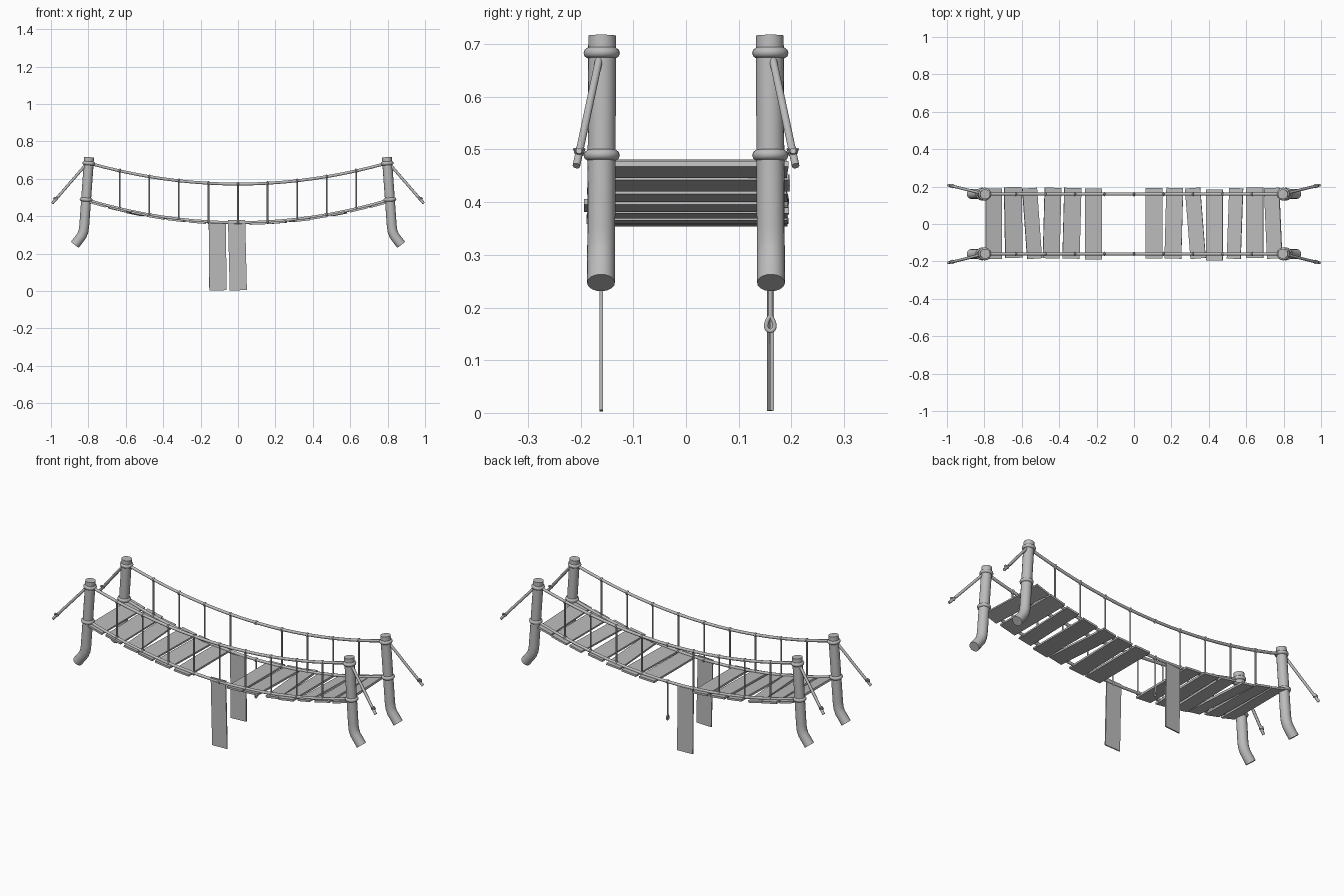
import bpy, math
from mathutils import Vector, Matrix

cube = bpy.data.objects.get("Cube")
if cube:
    bpy.data.objects.remove(cube, do_unlink=True)

grey = bpy.data.materials.new("plain_grey")
grey.use_nodes = True
grey.diffuse_color = (0.5, 0.5, 0.5, 1)
grey.node_tree.nodes["Principled BSDF"].inputs["Base Color"].default_value = (0.5, 0.5, 0.5, 1)


def finish(obj, name, smooth=True):
    obj.name = name
    obj.data.materials.clear()
    obj.data.materials.append(grey)
    if smooth:
        bpy.ops.object.select_all(action='DESELECT')
        obj.select_set(True)
        bpy.context.view_layer.objects.active = obj
        bpy.ops.object.shade_smooth_by_angle(angle=math.radians(40))
    return obj


def tube(name, points, radius, closed=False, resolution=3):
    """Round tube along a polyline, turned into a mesh."""
    curve = bpy.data.curves.new(name + "_path", 'CURVE')
    curve.dimensions = '3D'
    curve.bevel_depth = radius
    curve.bevel_resolution = resolution
    curve.use_fill_caps = True
    spline = curve.splines.new('POLY')
    spline.points.add(len(points) - 1)
    for p, co in zip(spline.points, points):
        p.co = (*co, 1)
    spline.use_cyclic_u = closed
    source = bpy.data.objects.new(name + "_path", curve)
    bpy.context.collection.objects.link(source)
    mesh = bpy.data.meshes.new_from_object(source.evaluated_get(bpy.context.evaluated_depsgraph_get()))
    bpy.data.objects.remove(source, do_unlink=True)
    obj = bpy.data.objects.new(name, mesh)
    bpy.context.collection.objects.link(obj)
    return finish(obj, name)


def ring(name, loc, axis, major, minor):
    bpy.ops.mesh.primitive_torus_add(major_segments=20, minor_segments=10, major_radius=major,
                                     minor_radius=minor, location=loc,
                                     rotation=Vector(axis).to_track_quat('Z', 'Y').to_euler())
    return finish(bpy.context.object, name)


def board(name, loc, size, rotation):
    bpy.ops.mesh.primitive_cube_add(size=1, location=loc, rotation=rotation)
    obj = bpy.context.object
    obj.scale = size
    return finish(obj, name, smooth=False)


def sag(x, low, rise):
    return low + rise * (x / 0.8) ** 2


def rail_z(x):
    return sag(x, 0.572, 0.113)


def foot_z(x):
    return sag(x, 0.366, 0.119)


SIDE = 0.16

# Posts, lashings and guy ropes at the four corners
for sx, xname in ((-1, "right"), (1, "left")):
    for sy, yname in ((-1, "front"), (1, "back")):
        tag = f"{yname}_{xname}"
        path = [(0.796, 0.716), (0.812, 0.49), (0.822, 0.35), (0.826, 0.32), (0.836, 0.295), (0.873, 0.247)]
        tube("post_" + tag, [(sx * x, sy * (0.159 + 0.005 * (0.716 - z)), z) for x, z in path], 0.0265, resolution=6)
        axis = (-sx * 0.07, 0, 1)
        ring("upper_lashing_" + tag, (sx * 0.798, sy * SIDE, 0.683), axis, 0.024, 0.0105)
        ring("lower_lashing_" + tag, (sx * 0.812, sy * SIDE, 0.489), axis, 0.024, 0.0105)

        start = Vector((sx * 0.81, sy * 0.163, 0.68))
        end = Vector((sx * 0.993, sy * 0.208, 0.469))
        tube("guy_rope_" + tag, [start, end], 0.0075)
        along = (start - end).normalized()
        bpy.ops.mesh.primitive_cone_add(vertices=12, radius1=0.007, radius2=0.012, depth=0.014,
                                        location=end + along * 0.034,
                                        rotation=(0, sx * 0.2, 0))
        finish(bpy.context.object, "peg_collar_" + tag)
        tube("peg_hook_" + tag, [end + along * 0.03, end + along * 0.03 + Vector((sx * 0.013, 0, 0.006))], 0.006)

# Rope runs and hangers along both sides
steps = [-0.8 + 0.08 * i for i in range(21)]
for sy, yname in ((-1, "front"), (1, "back")):
    y = sy * SIDE
    tube("hand_rope_" + yname, [(x, y, rail_z(x)) for x in steps], 0.008)
    tube("foot_rope_" + yname, [(x, y, foot_z(x)) for x in steps], 0.008)
    for i in range(-4, 5):
        x = i * 0.158
        for part, height in (("upper", rail_z), ("lower", foot_z)):
            slope = height(x + 0.01) - height(x - 0.01)
            ring(f"{part}_knot_{yname}", (x, y, height(x)), (0.02, 0, slope), 0.0075, 0.0045)
        if i or sy < 0:
            tube("hanger_" + yname, [(x, y, foot_z(x)), (x, y, rail_z(x))], 0.0045)

# Snapped hanger dangling below the back foot rope, with a teardrop loop
tube("dangling_rope", [(0, SIDE, foot_z(0)), (0, SIDE, 0.184)], 0.0045)
drop = []
for i in range(20):
    a = math.tau * i / 20
    drop.append((0, SIDE + 0.0105 * math.sin(a) * math.sin(a / 2), 0.17 + 0.0145 * math.cos(a)))
tube("dangling_loop", drop, 0.0042, closed=True)

# Deck planks: centre x, centre y, width, skew in degrees
planks = [
    (-0.75, 0.002, 0.09, 0), (-0.645, 0.008, 0.095, 1), (-0.545, 0.003, 0.08, 4),
    (-0.438, 0.005, 0.09, -1.5), (-0.332, 0.004, 0.092, -1.5), (-0.217, 0, 0.092, 0),
    (0.107, 0.004, 0.092, 0), (0.213, 0.004, 0.09, -1.5), (0.328, 0.004, 0.082, 4.5),
    (0.43, -0.005, 0.09, 0), (0.54, 0.003, 0.075, -2), (0.645, 0.006, 0.095, 0), (0.744, 0.004, 0.083, 2.5),
]
for x, y, width, skew in planks:
    tilt = math.atan2(foot_z(x + 0.04) - foot_z(x - 0.04), 0.08)
    board("deck_plank", (x, y, foot_z(x) - 0.007), (width, 0.378, 0.011),
          (0, -tilt, math.radians(skew)))

# Loose planks hanging from the foot ropes
board("hanging_plank_front", (-0.003, -SIDE - 0.001, 0.192), (0.092, 0.006, 0.376), (0, math.radians(-1.4), 0))
board("hanging_plank_back", (-0.109, SIDE, 0.183), (0.092, 0.007, 0.358), (0, math.radians(-0.5), math.radians(4)))
